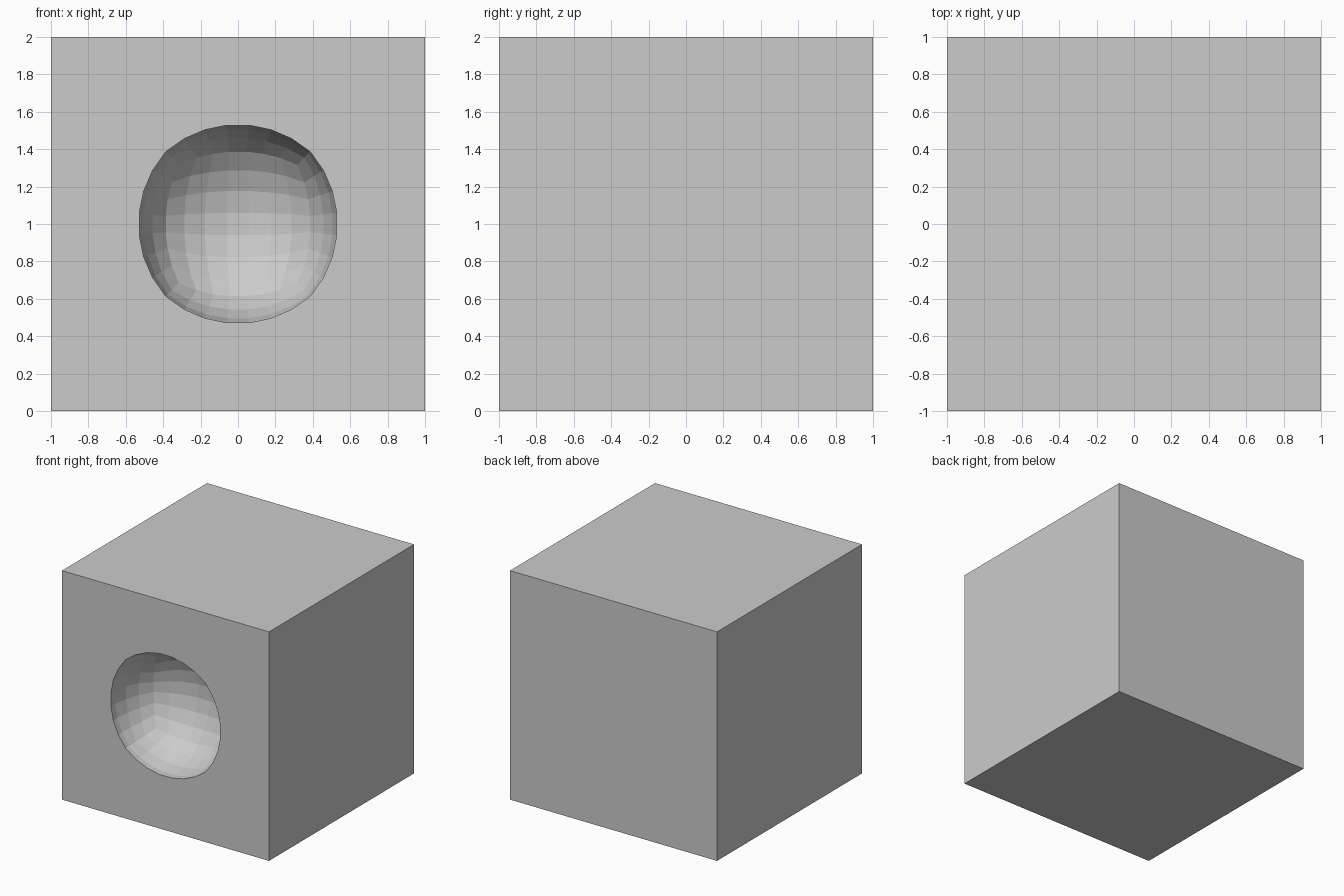
import bpy, bmesh, math
from mathutils import Vector

if "Cube" in bpy.data.objects:
    bpy.data.objects.remove(bpy.data.objects["Cube"])

# Main block
bpy.ops.mesh.primitive_cube_add(size=2, location=(0, 0, 1))
block = bpy.context.object
block.name = "block"

# Rounded cube ball, 7 facets per side, used to carve the front hollow
bm = bmesh.new()
bmesh.ops.create_cube(bm, size=2)
bmesh.ops.subdivide_edges(bm, edges=bm.edges[:], cuts=6, use_grid_fill=True)
for v in bm.verts:
    d = Vector([math.tan(c * math.pi / 4) for c in v.co]).normalized()
    bulge = min(1, (1 - max(abs(c) for c in d)) / 0.293)
    v.co = d * (0.534 + 0.014 * bulge)
bmesh.ops.recalc_face_normals(bm, faces=bm.faces[:])
mesh = bpy.data.meshes.new("hollow_cutter")
bm.to_mesh(mesh)
bm.free()
cutter = bpy.data.objects.new("hollow_cutter", mesh)
cutter.location = (0, -1, 1)
bpy.context.collection.objects.link(cutter)
cutter.hide_render = True
cutter.display_type = 'WIRE'

# Carve the hollow
mod = block.modifiers.new("hollow", 'BOOLEAN')
mod.operation = 'DIFFERENCE'
mod.solver = 'EXACT'
mod.object = cutter
